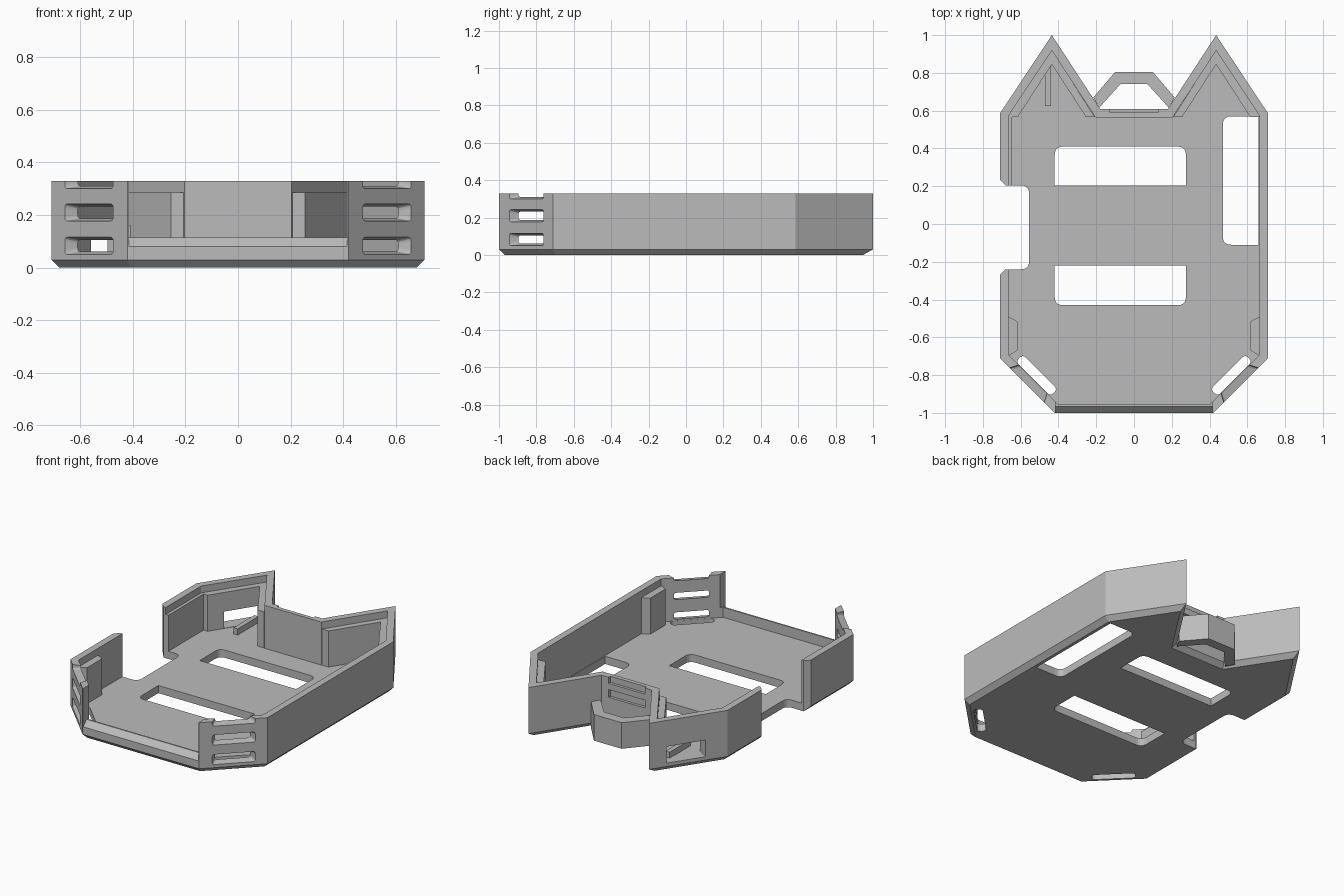
import bpy, bmesh, math
from mathutils import Vector

cube = bpy.data.objects.get("Cube")
if cube:
    bpy.data.objects.remove(cube)

grey = bpy.data.materials.new("plain grey")
grey.use_nodes = True
tone = (0.5, 0.5, 0.5, 1)
grey.diffuse_color = tone
grey.node_tree.nodes["Principled BSDF"].inputs["Base Color"].default_value = tone


def loft(name, rings):
    """Closed solid through rings of 3D points."""
    bm = bmesh.new()
    rows = [[bm.verts.new(p) for p in ring] for ring in rings]
    n = len(rows[0])
    for a, b in zip(rows, rows[1:]):
        for i in range(n):
            j = (i + 1) % n
            bm.faces.new((a[i], a[j], b[j], b[i]))
    bm.faces.new(rows[0][::-1])
    bm.faces.new(rows[-1])
    bmesh.ops.recalc_face_normals(bm, faces=bm.faces)
    mesh = bpy.data.meshes.new(name)
    bm.to_mesh(mesh)
    bm.free()
    mesh.materials.append(grey)
    obj = bpy.data.objects.new(name, mesh)
    bpy.context.collection.objects.link(obj)
    return obj


def prism(name, pts, z0, z1):
    return loft(name, [[(x, y, z) for x, y in pts] for z in (z0, z1)])


def box(x0, x1, y0, y1):
    return [(x0, y0), (x1, y0), (x1, y1), (x0, y1)]


def rounded(pts, radii, steps=5):
    """Round chosen corners of a polygon."""
    out = []
    for i, r in enumerate(radii):
        p, a, b = (Vector(pts[k % len(pts)]) for k in (i, i - 1, i + 1))
        if not r:
            out.append(tuple(p))
            continue
        s, e = p + (a - p).normalized() * r, p + (b - p).normalized() * r
        for k in range(steps + 1):
            t = k / steps
            out.append(tuple(s * (1 - t) ** 2 + p * 2 * t * (1 - t) + e * t * t))
    return out


def inset(pts, d):
    """Offset a counter-clockwise polygon inward."""
    out = []
    for i in range(len(pts)):
        a, p, b = (Vector(pts[k % len(pts)]) for k in (i - 1, i, i + 1))
        u, v = (p - a).normalized(), (b - p).normalized()
        m, n = Vector((-u.y, u.x)), Vector((-v.y, v.x))
        out.append(tuple(p + (m + n) * d / (1 + m.dot(n))))
    return out


def cut(targets, cutter):
    for obj in targets:
        mod = obj.modifiers.new("cut", "BOOLEAN")
        mod.operation, mod.solver, mod.object = "DIFFERENCE", "EXACT", cutter
        bpy.context.view_layer.objects.active = obj
        bpy.ops.object.modifier_apply(modifier=mod.name)
    bpy.data.objects.remove(cutter)


# Tray shell with two pointed rear corners and a chamfered base
half = [(0.42, -1), (0.71, -0.71), (0.71, 0.585), (0.435, 1), (0.18, 0.61)]
outline = half + [(-x, y) for x, y in reversed(half)]
rings = [(inset(outline, 0.03), 0), (outline, 0.03), (outline, 0.33)]
tray = loft("tray", [[(x, y, z) for x, y in pts] for pts, z in rings])
cut([tray], prism("cavity", inset(outline, 0.045), 0.05, 0.5))

# Low front lip with a sloped top
profile = [(-1.05, 0.03), (-0.965, 0.115), (-0.85, 0.115), (-0.85, 0.5), (-1.05, 0.5)]
cut([tray], loft("front_opening", [[(x, y, z) for y, z in profile] for x in (-0.415, 0.415)]))

# Floor openings
R = 0.045
openings = [
    rounded(box(-0.42, 0.275, 0.205, 0.41), (0, 0, R, R)),
    rounded(box(-0.42, 0.275, -0.43, -0.22), (R, R, 0, 0)),
    rounded(box(0.47, 0.66, -0.11, 0.57), (R, 0, 0, R)),
]
for pts in openings:
    cut([tray], prism("floor_opening", pts, -0.1, 0.15))

# Gap in the right wall
gap = [(-0.8, -0.36), (-0.68, -0.24), (-0.555, -0.24), (-0.555, 0.205), (-0.68, 0.205), (-0.8, 0.325)]
cut([tray], prism("side_gap", rounded(gap, (0, 0, R, R, 0, 0)), -0.1, 0.5))

# Front corner vents and floor slots
for side in (-1, 1):
    along = Vector((side, 1, 0)).normalized()
    inward = Vector((-side, 1, 0)).normalized()
    mid = Vector((side * 0.567, -0.853, 0))
    for z in (0.083, 0.21, 0.333):
        vent = []
        for depth, w, h in ((-0.01, 0.135, 0.035), (0.055, 0.1, 0.02)):
            rect = rounded(box(-w, w, -h, h), (0.015,) * 4, 3)
            vent.append([mid + inward * depth + along * s + Vector((0, 0, z + t)) for s, t in rect])
        cut([tray], loft("corner_vent", vent))
    slot = rounded(box(-0.13, 0.13, 0.046, 0.1), (0.025,) * 4, 4)
    pts = [(mid + along * s + inward * d)[:2] for s, d in slot]
    cut([tray], prism("corner_slot", pts, -0.1, 0.08))

# Stepped ledges inside the rear points
ledges = []
for side, label in ((-1, "right"), (1, "left")):
    pts = [(0.208, 0.567), (0.435, 0.92), (0.664, 0.575), (0.664, 0.567),
           (0.615, 0.567), (0.435, 0.845), (0.255, 0.567)]
    ledges.append(prism(label + "_rear_ledge", [(side * x, y) for x, y in pts], 0.045, 0.285))
    # Locating pads on the side walls
    pad = [(0.667, -0.49), (0.618, -0.515), (0.618, -0.67), (0.667, -0.7)]
    prism(label + "_side_pad", [(side * x, y) for x, y in pad], 0.045, 0.285)
prism("right_wall_step", box(-0.667, -0.645, 0.205, 0.57), 0.045, 0.285)
prism("floor_rib", box(-0.47, -0.44, 0.625, 0.84), 0.045, 0.09)

# Window through the right rear point
a, b = Vector((-0.71, 0.585)), Vector((-0.435, 1))
d = (b - a).normalized()
n = Vector((d.y, -d.x))
window = [a.lerp(b, t) + n * s for t, s in ((0.28, -0.03), (0.78, -0.03), (0.78, 0.13), (0.28, 0.13))]
cut([tray, ledges[0]], prism("rear_window", window, 0.052, 0.16))

# Shallow recesses in the rear wall
for z0, z1 in ((0.2, 0.25), (0.29, 0.4)):
    cut([tray], prism("rear_recess", box(-0.13, 0.13, 0.592, 0.65), z0, z1))

# Strap loop on the rear
outer = [(0.215, 0.67), (0.1, 0.805), (-0.1, 0.805), (-0.215, 0.67)]
inner = [(-0.185, 0.615), (-0.07, 0.742), (0.07, 0.742), (0.185, 0.615)]
prism("strap_loop", outer + inner, 0, 0.17)
